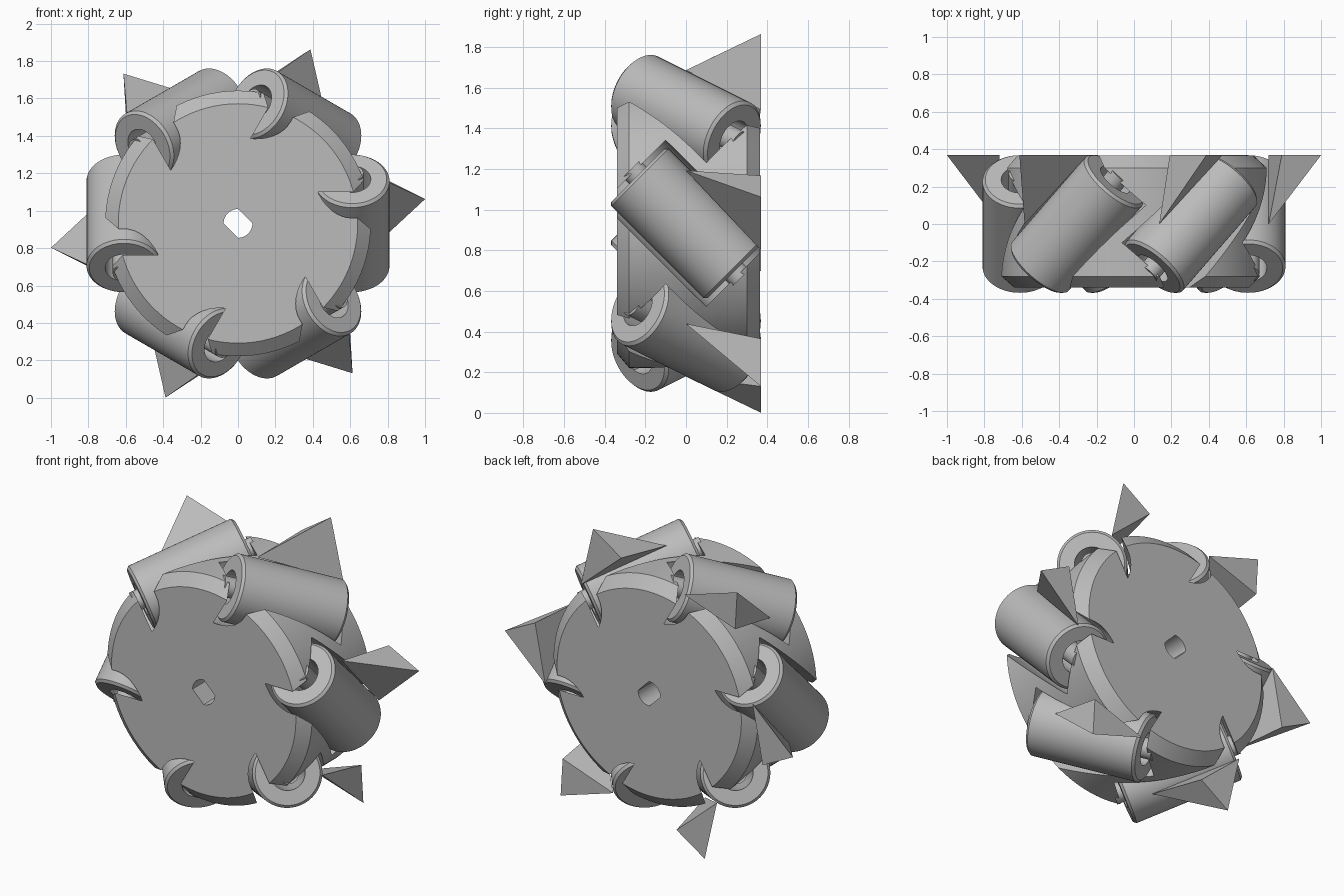
import bpy, bmesh
from math import radians, sin, cos, pi
from mathutils import Matrix, Vector

if "Cube" in bpy.data.objects:
    bpy.data.objects.remove(bpy.data.objects["Cube"])

CENTRE = Matrix.Translation((0, 0, 0.932))
COUNT = 6

grey = bpy.data.materials.new("plain grey")
grey.use_nodes = True
grey.diffuse_color = (0.5, 0.5, 0.5, 1)
grey.node_tree.nodes["Principled BSDF"].inputs["Base Color"].default_value = (0.5, 0.5, 0.5, 1)


def finish(name, bm, matrix, smooth=True):
    bmesh.ops.transform(bm, matrix=matrix, verts=bm.verts)
    bmesh.ops.recalc_face_normals(bm, faces=bm.faces)
    mesh = bpy.data.meshes.new(name)
    bm.to_mesh(mesh)
    bm.free()
    mesh.materials.append(grey)
    obj = bpy.data.objects.new(name, mesh)
    bpy.context.collection.objects.link(obj)
    if smooth:
        shade(obj)
    return obj


def shade(obj):
    bpy.ops.object.select_all(action='DESELECT')
    obj.select_set(True)
    bpy.context.view_layer.objects.active = obj
    bpy.ops.object.shade_smooth_by_angle(angle=radians(30))


def lathe(name, profile, matrix, steps=64, closed=False):
    """Revolve (radius, height) points about local z."""
    bm = bmesh.new()
    verts = [bm.verts.new((r, 0, h)) for r, h in profile]
    pairs = list(zip(verts, verts[1:])) + ([(verts[-1], verts[0])] if closed else [])
    edges = [bm.edges.new(p) for p in pairs]
    bmesh.ops.spin(bm, geom=verts + edges, cent=(0, 0, 0), axis=(0, 0, 1),
                   angle=2 * pi, steps=steps, use_merge=True)
    bmesh.ops.remove_doubles(bm, verts=bm.verts, dist=1e-5)
    return finish(name, bm, matrix)


def prism(name, outline, half, matrix):
    """Extrude an outline along local z, from -half to half."""
    bm = bmesh.new()
    face = bm.faces.new([bm.verts.new((x, y, -half)) for x, y in outline])
    out = bmesh.ops.extrude_face_region(bm, geom=[face])["geom"]
    bmesh.ops.translate(bm, vec=(0, 0, 2 * half),
                        verts=[g for g in out if isinstance(g, bmesh.types.BMVert)])
    return finish(name, bm, matrix, False)


def around(i):
    return CENTRE @ Matrix.Rotation(-2 * pi * i / COUNT, 4, 'Y')


def roller_frame(i):
    return around(i) @ Matrix.Translation((0.61, 0, 0)) @ Matrix.Rotation(pi / 4, 4, 'X')


# Hub: chamfered disc whose axis runs front to back
hub = lathe("hub", [(0, -0.365), (0.64, -0.365), (0.71, -0.3), (0.71, 0.28), (0.64, 0.34), (0, 0.34)],
            CENTRE @ Matrix.Rotation(pi / 2, 4, 'X'), steps=96)

# Cutters: round-bottomed roller pockets and a shaft bore with two flats
pocket = [(0.22 * cos(a), 0.22 * sin(a)) for a in [pi / 2 + pi * k / 24 for k in range(25)]]
pocket += [(0.25, -0.22), (0.25, 0.22)]
cutters = [prism("pocket_cutter", pocket, 0.36, roller_frame(i)) for i in range(COUNT)]

bore = []
flat = Vector((1, 1)).normalized()
for k in range(48):
    p = Vector((cos(2 * pi * k / 48), sin(2 * pi * k / 48))) * 0.077
    d = p.dot(flat)
    bore.append(tuple(p + flat * (max(-0.055, min(0.055, d)) - d)))
cutters.append(prism("bore_cutter", bore, 0.6, CENTRE @ Matrix.Rotation(pi / 2, 4, 'X')))

for cutter in cutters:
    cutter.hide_render = True
    mod = hub.modifiers.new("cut", 'BOOLEAN')
    mod.operation = 'DIFFERENCE'
    mod.solver = 'EXACT'
    mod.object = cutter
bpy.context.view_layer.update()
carved = bpy.data.meshes.new_from_object(hub.evaluated_get(bpy.context.evaluated_depsgraph_get()))
hub.modifiers.clear()
hub.data = carved
for cutter in cutters:
    bpy.data.objects.remove(cutter)
shade(hub)

# Slanted rollers, their axles and the spikes
roller = [(0.1, -0.335), (0.185, -0.335), (0.2, -0.32), (0.2, 0.32), (0.185, 0.335), (0.1, 0.335)]
axle = [(0, -0.38), (0.06, -0.38), (0.06, 0.38), (0, 0.38)]
spike = [(0.72, 0, 0.26), (0.79, 0.368, 0.235), (0.72, 0.368, -0.13), (1.0, 0.368, 0.13)]
for i in range(COUNT):
    lathe(f"roller_{i + 1}", roller, roller_frame(i), closed=True)
    lathe(f"axle_{i + 1}", axle, roller_frame(i), steps=32)
    bm = bmesh.new()
    a, b, c, d = [bm.verts.new(p) for p in spike]
    for tri in ((a, b, c), (a, c, d), (a, d, b), (b, d, c)):
        bm.faces.new(tri)
    finish(f"spike_{i + 1}", bm, around(i), False)
